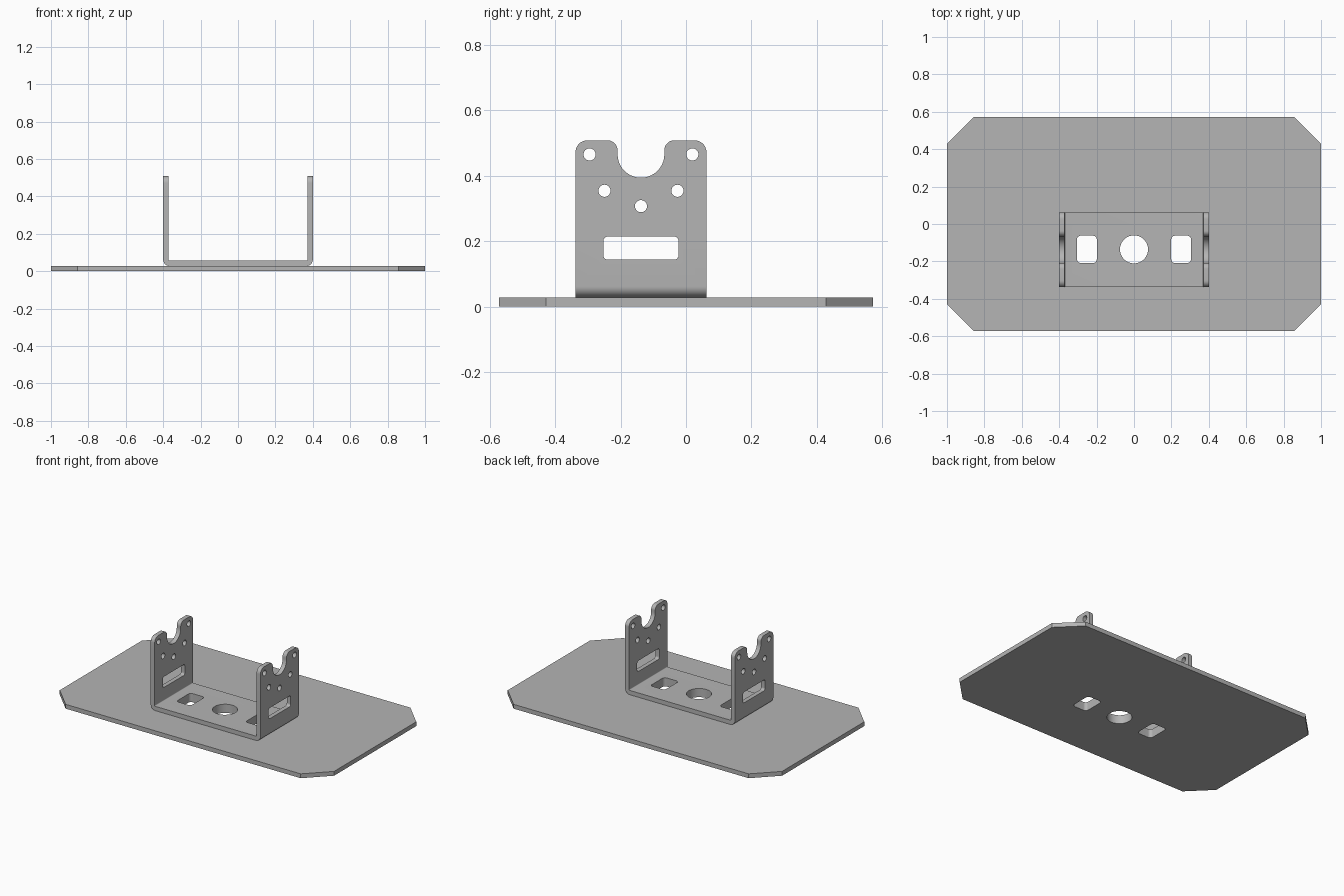
import bpy, bmesh, math
from mathutils import Vector

if "Cube" in bpy.data.objects:
    bpy.data.objects.remove(bpy.data.objects["Cube"])

T = 0.0286           # sheet thickness
YC = -0.1376         # bracket centre line
HALF_W = 0.2         # half depth of the bracket
TOP = 0.508

grey = bpy.data.materials.new("steel grey")
grey.use_nodes = True
colour = (0.46, 0.46, 0.46, 1)
grey.diffuse_color = colour
grey.node_tree.nodes["Principled BSDF"].inputs["Base Color"].default_value = colour


def outline(corners, steps=10):
    """Right-angled outline with each corner (u, v, radius) rounded; one step gives a chamfer."""
    pts = []
    for i, (u, v, r) in enumerate(corners):
        p = Vector((u, v))
        if r == 0:
            pts.append(p)
            continue
        to_prev = (Vector(corners[i - 1][:2]) - p).normalized()
        to_next = (Vector(corners[(i + 1) % len(corners)][:2]) - p).normalized()
        centre = p + (to_prev + to_next) * r
        for s in range(steps + 1):
            a = math.pi / 2 * s / steps
            pts.append(centre - r * (to_next * math.cos(a) + to_prev * math.sin(a)))
    return [p for i, p in enumerate(pts) if (p - pts[i - 1]).length > 1e-5]


def box(u, v, hu, hv, r, steps=10):
    return outline([(u - hu, v - hv, r), (u + hu, v - hv, r),
                    (u + hu, v + hv, r), (u - hu, v + hv, r)], steps)


def circle(u, v, r):
    return box(u, v, r, r, r)


def prism(name, outlines, axis, lo, hi):
    """Extrude flat outlines along an axis into one object."""
    place = {"x": lambda p, d: (d, p.x, p.y),
             "y": lambda p, d: (p.x, d, p.y),
             "z": lambda p, d: (p.x, p.y, d)}[axis]
    bm = bmesh.new()
    for pts in outlines:
        a = [bm.verts.new(place(p, lo)) for p in pts]
        b = [bm.verts.new(place(p, hi)) for p in pts]
        bm.faces.new(a[::-1])
        bm.faces.new(b)
        for i in range(len(pts)):
            bm.faces.new((a[i - 1], a[i], b[i], b[i - 1]))
    bmesh.ops.recalc_face_normals(bm, faces=bm.faces)
    mesh = bpy.data.meshes.new(name)
    bm.to_mesh(mesh)
    bm.free()
    obj = bpy.data.objects.new(name, mesh)
    bpy.context.collection.objects.link(obj)
    mesh.materials.append(grey)
    return obj


def combine(obj, steps):
    """Apply boolean steps of (operation, cutter)."""
    for operation, cutter in steps:
        mod = obj.modifiers.new("cut", "BOOLEAN")
        mod.operation, mod.object, mod.solver = operation, cutter, "EXACT"
    graph = bpy.context.evaluated_depsgraph_get()
    mesh = bpy.data.meshes.new_from_object(obj.evaluated_get(graph))
    obj.modifiers.clear()
    obj.data = mesh


# Base plate with chamfered corners
base = prism("base_plate", [box(0, 0, 1, 0.571, 0.143, steps=1)], "z", 0, T)

# U-shaped bracket bent from sheet
X = 0.4
profile = outline([(-X, T, 0.033), (X, T, 0.033), (X, TOP, 0), (X - T, TOP, 0),
                   (X - T, 2 * T, 0.005), (T - X, 2 * T, 0.005),
                   (T - X, TOP, 0), (-X, TOP, 0)])
bracket = prism("u_bracket", [profile], "y", YC - HALF_W, YC + HALF_W)

# Side silhouette: rounded ears around a round-bottomed notch
N, W = 0.0715, HALF_W
ears = outline([(YC - W - 0.1, -0.1, 0), (YC + W + 0.1, -0.1, 0),
                (YC + W + 0.1, 0.2, 0), (YC + W, 0.2, 0),
                (YC + W, TOP, 0.036), (YC + N, TOP, 0.03),
                (YC + N, 0.394, N), (YC - N, 0.394, N),
                (YC - N, TOP, 0.03), (YC - W, TOP, 0.036),
                (YC - W, 0.2, 0), (YC - W - 0.1, 0.2, 0)])
silhouette = prism("ear_cutter", [ears], "x", -0.6, 0.6)

# Bolt holes and slot through both walls
holes = [circle(YC, 0.307, 0.0185), box(YC, 0.179, 0.115, 0.0355, 0.014)]
for side in (-1, 1):
    holes += [circle(YC + side * 0.157, 0.465, 0.0185),
              circle(YC + side * 0.1115, 0.354, 0.0185)]
wall_holes = prism("wall_hole_cutter", holes, "x", -0.6, 0.6)

# Openings through the bracket floor and the base plate
openings = [circle(0, YC + 0.002, 0.075)]
openings += [box(s * 0.252, YC + 0.002, 0.053, 0.073, 0.02) for s in (-1, 1)]
floor_holes = prism("floor_hole_cutter", openings, "z", -0.05, 0.12)

combine(bracket, [("INTERSECT", silhouette), ("DIFFERENCE", wall_holes),
                  ("DIFFERENCE", floor_holes)])
combine(base, [("DIFFERENCE", floor_holes)])

for cutter in (silhouette, wall_holes, floor_holes):
    bpy.data.objects.remove(cutter)

# Smooth the bends and holes, keep the edges sharp
bpy.ops.object.select_all(action="DESELECT")
for obj in (base, bracket):
    obj.select_set(True)
bpy.context.view_layer.objects.active = bracket
bpy.ops.object.shade_smooth_by_angle(angle=math.radians(30))
